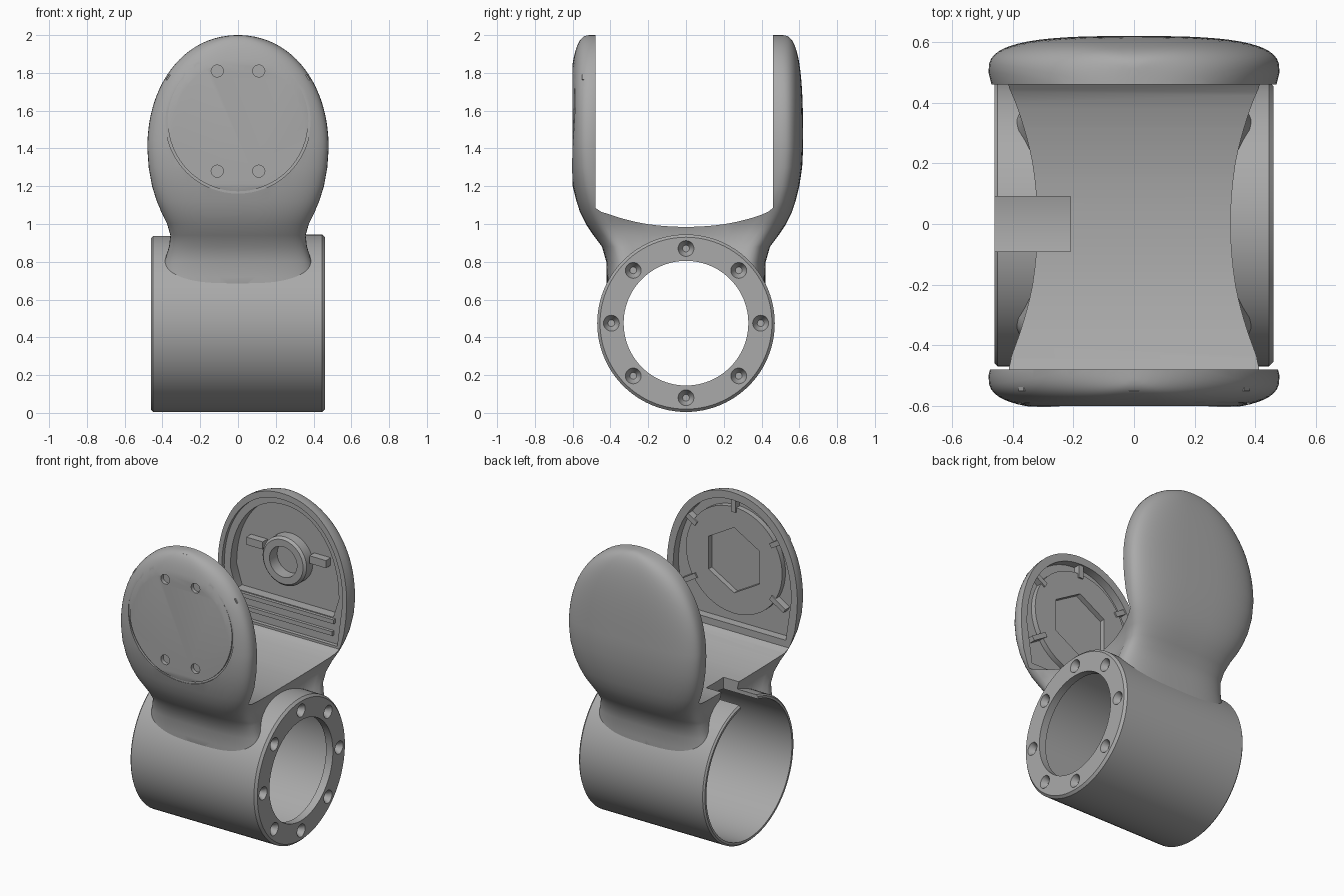
import bpy, bmesh, math
from mathutils import Vector

if "Cube" in bpy.data.objects:
    bpy.data.objects.remove(bpy.data.objects["Cube"])

GREY = (0.4, 0.4, 0.4, 1)
mat = bpy.data.materials.new("matte grey")
mat.use_nodes = True
mat.diffuse_color = GREY
mat.node_tree.nodes["Principled BSDF"].inputs["Base Color"].default_value = GREY


def finish(name, bm):
    bmesh.ops.remove_doubles(bm, verts=bm.verts, dist=1e-5)
    bmesh.ops.recalc_face_normals(bm, faces=bm.faces)
    mesh = bpy.data.meshes.new(name)
    bm.to_mesh(mesh)
    bm.free()
    mesh.materials.append(mat)
    obj = bpy.data.objects.new(name, mesh)
    bpy.context.collection.objects.link(obj)
    return obj


def loft(name, rings, cyclic=False):
    """Skin equal rings of points, with end caps unless the rings form a loop."""
    bm = bmesh.new()
    vs = [[bm.verts.new(p) for p in ring] for ring in rings]
    n = len(rings[0])
    for k in range(len(vs) if cyclic else len(vs) - 1):
        a, b = vs[k], vs[(k + 1) % len(vs)]
        for i in range(n):
            j = (i + 1) % n
            bm.faces.new((a[i], a[j], b[j], b[i]))
    if not cyclic:
        bm.faces.new(vs[0])
        bm.faces.new(vs[-1])
    return finish(name, bm)


def on_axis(axis, u, v, h):
    return Vector((h, u, v)) if axis == "x" else Vector((u, h, v))


def prism(name, axis, outline, lo, hi):
    return loft(name, [[on_axis(axis, u, v, h) for u, v in outline] for h in (lo, hi)])


def circle(r, u=0, v=0, n=64, start=0):
    return [(u + r * math.cos(start + math.tau * i / n),
             v + r * math.sin(start + math.tau * i / n)) for i in range(n)]


def lathe(name, axis, profile, u=0, v=0, n=64, cyclic=True):
    """Turn (radius, height) points about a line along the axis."""
    return loft(name, [[on_axis(axis, a, b, h) for a, b in circle(r, u, v, n)]
                       for r, h in profile], cyclic)


def box_outline(u, v, hu, hv, turn=0):
    c, s = math.cos(turn), math.sin(turn)
    return [(u + a * hu * c - b * hv * s, v + a * hu * s + b * hv * c)
            for a, b in ((-1, -1), (1, -1), (1, 1), (-1, 1))]


def cut(obj, *cutters):
    bpy.context.view_layer.objects.active = obj
    for c in cutters:
        c.hide_render = True
        m = obj.modifiers.new("cut", "BOOLEAN")
        m.operation, m.solver, m.object = "DIFFERENCE", "EXACT", c
        bpy.ops.object.modifier_apply(modifier=m.name)


CENTRE, DISC = 0.475, 1.545     # heights of the bore and of the plate centres

# Tube with a thin open end and a bolted flange at the other
tube = lathe("tube", "x", [(.33, .46), (.455, .46), (.47, .445), (.47, -.45), (.46, -.46),
                           (.445, -.46), (.445, .41), (.33, .41)], 0, CENTRE, 96)
sinks = [lathe("bolt_sink", "x", [(.046, .48), (.042, .459), (.022, .43), (.018, .422)],
               u, v, 20, False)
         for u, v in circle(.395, 0, CENTRE, 8)]

# Yoke: neck flowing up into two rounded cheeks, lofted upwards
rows = [(.55, .44, .36), (.65, .43, .42), (.72, .41, .42), (.8, .39, .422), (.88, .365, .445),
        (.94, .358, .49), (1.0, .375, .53), (1.06, .405, .56), (1.12, .43, .58),
        (1.2, .455, .6), (1.3, .473, .615)]
for i in range(23):
    s = math.sin(math.radians(4 * i))
    rows.append((1.4 + .6 * s, .48 * (1 - s ** 2.1) ** (1 / 2.1),
                 .5 + .12 * (1 - s ** 3) ** (1 / 3)))


def section(z, w, b):
    b0 = min(b - .12, .5)
    quarter = []
    for i in range(8):
        y = b0 * i / 8
        quarter.append((w * (1 - .14 * (1 - (y / b0) ** 2)), y))
    for i in range(15):
        t = math.radians(90 * i / 14)
        quarter.append((w * max(math.cos(t), 0) ** (2 / 3), b0 + (b - b0) * math.sin(t) ** (2 / 3)))
    quarter[-1] = (0, b)
    half = quarter + [(-x, y) for x, y in quarter[-2::-1]]
    return [(x, y, z) for x, y in half + [(x, -y) for x, y in half[-2:0:-1]]]


yoke = loft("yoke", [section(*r) for r in rows])

# Saddle gap between the cheeks, bore and cable notch
gap = [(-.48, 2.3), (-.48, 1.085), (-.45, 1.065)]
gap += [(y / 100, .985 + .075 * abs(y / 43) ** 2.2) for y in range(-40, 41, 4)]
gap += [(.435, 1.065), (.46, 1.085), (.46, 2.3)]
notch = prism("notch_cutter", "x", box_outline(0, 1, .09, .15), -.6, -.21)
bore = prism("bore_cutter", "x", circle(.455, 0, CENTRE, 96), -.7, .7)
saddle = prism("saddle_cutter", "x", gap, -.8, .8)


def cavity(m, bottom, lo, hi):
    """Arched pocket, inset from the cheek outline."""
    pts = []
    for i in range(33):
        t = math.radians(180 * i / 32)
        c = math.cos(t)
        pts.append(((.48 - m) * math.copysign(abs(c) ** .95, c),
                    1.4 + (.6 - m) * max(math.sin(t), 0) ** .95))
    w = .44 - m
    return prism("pocket_cutter", "y", pts + [(-w, bottom), (w, bottom)], lo, hi)


pockets = [cavity(.05, 1.13, -.535, -.4), cavity(.04, 1.1, .4, .485),
           cavity(.085, 1.27, .41, .55)]

# Flat round face on the front cheek with a seam and four screw holes
face = prism("face_cutter", "y", circle(.38, 0, DISC), -.7, -.6)
seam = lathe("seam_cutter", "y", [(.372, -.7), (.384, -.7), (.384, -.588), (.372, -.588)], 0, DISC)
screws = [prism("screw_cutter", "y", circle(.032, x, z, 16), -.7, -.575)
          for x in (-.11, .11) for z in (1.28, 1.81)]

cut(yoke, saddle, bore, notch, *pockets, face, seam, *screws)
cut(tube, notch, *sinks)

# Inside of the front cheek: disc with a hexagonal recess, held by ribs
disc = prism("inner_disc", "y", circle(.35, 0, DISC), -.56, -.5)
hexagon = prism("hexagon_cutter", "y", circle(.215, 0, DISC, 6, math.pi / 2), -.535, -.4)
cut(disc, hexagon)
parts = [tube, yoke, disc]
for deg in (32, 90, 148, 212, 328):
    t = math.radians(deg)
    parts.append(prism("rib", "y", box_outline(.38 * math.cos(t), DISC + .38 * math.sin(t),
                                               .06, .016, t), -.55, -.49))

# Inside of the back cheek: bearing ring, lugs and cross ridges
parts.append(lathe("bearing_ring", "y", [(.1, .47), (.145, .47), (.16, .485), (.16, .56),
                                         (.1, .56)], 0, DISC, 40))
for side in (-1, 1):
    parts.append(prism("lug", "y", box_outline(side * .23, DISC + .05, .06, .025), .5, .56))
for z, w in ((1.25, .37), (1.17, .36)):
    parts.append(prism("cross_ridge", "y", box_outline(0, z, w, .014), .465, .5))

# Smooth shading, then drop the cutters
for obj in [o for o in bpy.data.objects if o.name.split(".")[0].endswith(("_cutter", "bolt_sink"))]:
    bpy.data.objects.remove(obj)
for obj in parts:
    bpy.ops.object.select_all(action="DESELECT")
    obj.select_set(True)
    bpy.context.view_layer.objects.active = obj
    bpy.ops.object.shade_smooth_by_angle(angle=math.radians(32))
